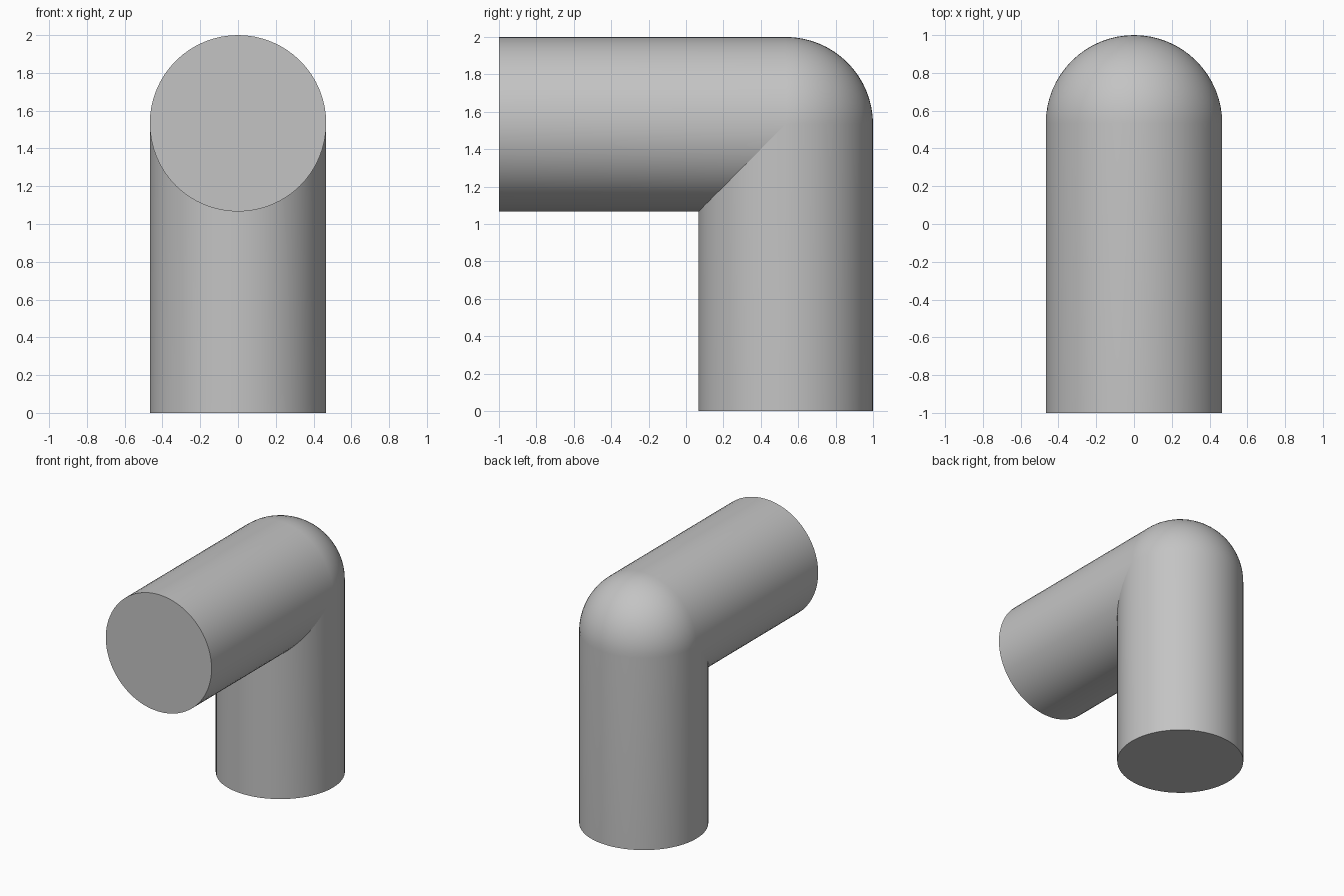
import bpy, bmesh
from math import sin, cos, pi

cube = bpy.data.objects.get("Cube")
if cube:
    bpy.data.objects.remove(cube, do_unlink=True)

RADIUS = 0.467
BEND = 1 - RADIUS          # y of the upright pipe's axis
TOP = 2 - RADIUS           # z of the level pipe's axis
SIDES, STEPS = 64, 16

grey = bpy.data.materials.new("plain grey")
grey.use_nodes = True
colour = (0.55, 0.55, 0.55, 1)
grey.diffuse_color = colour
grey.node_tree.nodes["Principled BSDF"].inputs["Base Color"].default_value = colour

bm = bmesh.new()


def ring(place):
    """One cross-section; place turns the offset across the pipe into (y, z)."""
    verts = []
    for i in range(SIDES):
        a = 2 * pi * i / SIDES
        verts.append(bm.verts.new((RADIUS * cos(a), *place(RADIUS * sin(a)))))
    return verts


def elbow(t):
    """Outer half sweeps round a ball; inner half stays on the mitre."""
    return lambda s: (BEND + s * cos(t), TOP + s * sin(t)) if s > 0 else (BEND + s, TOP + s)


# Foot, rounded elbow, then the open-facing front end
rings = [ring(lambda s: (BEND + s, 0))]
rings += [ring(elbow(pi / 2 * k / STEPS)) for k in range(STEPS + 1)]
rings.append(ring(lambda s: (-1, TOP + s)))
for low, high in zip(rings, rings[1:]):
    for i in range(SIDES):
        j = (i + 1) % SIDES
        bm.faces.new((low[i], low[j], high[j], high[i]))

# Flat end caps
bm.faces.new(rings[0])
bm.faces.new(rings[-1])
bmesh.ops.remove_doubles(bm, verts=bm.verts, dist=0.0001)
bmesh.ops.recalc_face_normals(bm, faces=bm.faces)

# Keep the inner mitre crisp
for edge in bm.edges:
    if all(v.co.y < BEND + 0.001 and abs(v.co.y - BEND - v.co.z + TOP) < 0.001
           for v in edge.verts):
        edge.smooth = False

mesh = bpy.data.meshes.new("elbow_pipe")
bm.to_mesh(mesh)
bm.free()
mesh.materials.append(grey)
pipe = bpy.data.objects.new("elbow_pipe", mesh)
bpy.context.collection.objects.link(pipe)
bpy.ops.object.select_all(action="DESELECT")
pipe.select_set(True)
bpy.context.view_layer.objects.active = pipe
bpy.ops.object.shade_smooth_by_angle(keep_sharp_edges=True)
